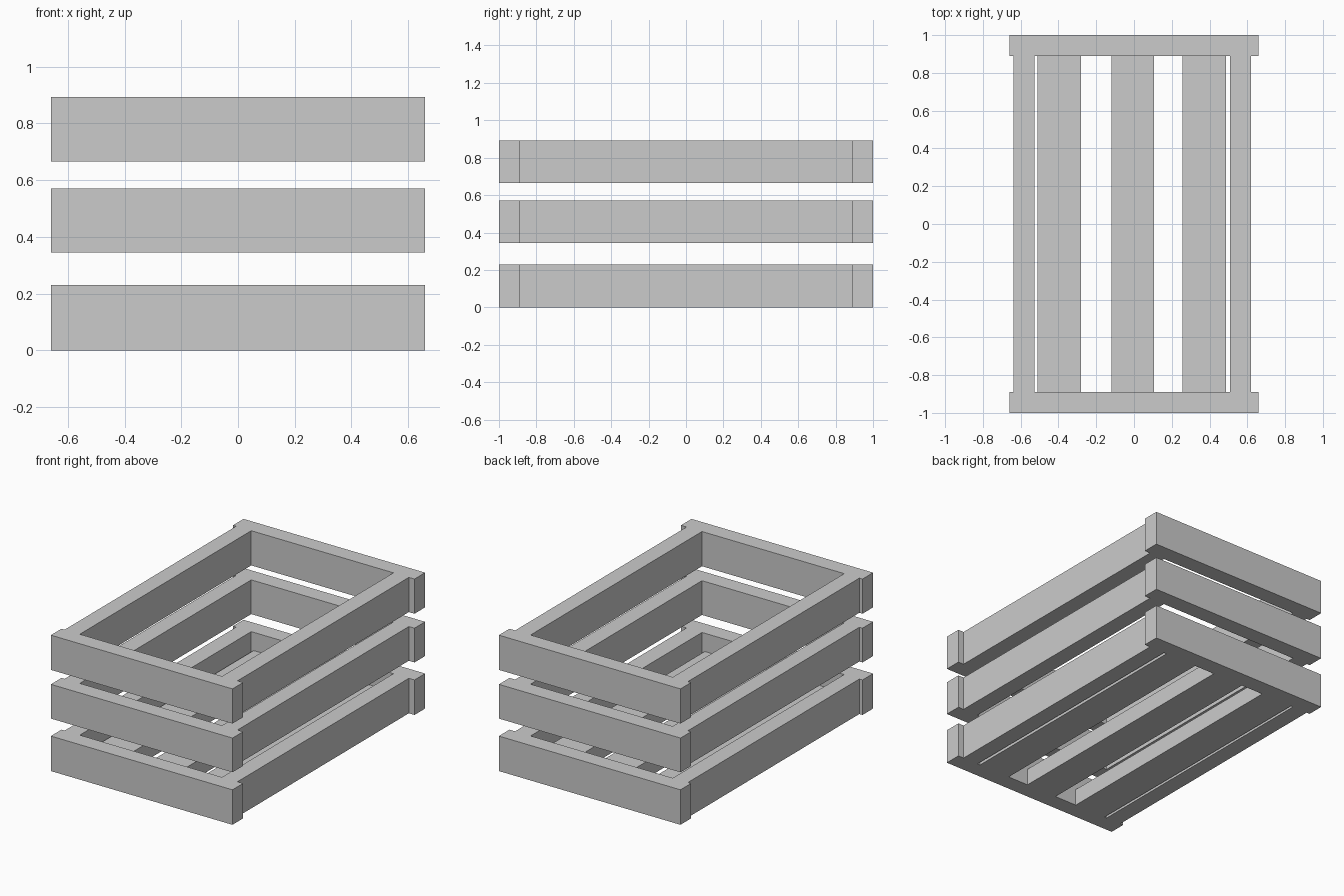
import bpy

if "Cube" in bpy.data.objects:
    bpy.data.objects.remove(bpy.data.objects["Cube"])


def board(name, x, y, z):
    """Box spanning the given (min, max) ranges."""
    bpy.ops.mesh.primitive_cube_add(size=1, location=[(a + b) / 2 for a, b in (x, y, z)])
    ob = bpy.context.object
    ob.name = name
    ob.scale = [b - a for a, b in (x, y, z)]
    bpy.ops.object.transform_apply(location=False, rotation=False, scale=True)
    return ob


INNER = 0.89   # inner face of the end boards

# Three tiers of wall boards
tiers = {"lower": (0, 0.23), "middle": (0.345, 0.57), "upper": (0.665, 0.893)}
for tier, z in tiers.items():
    board(f"{tier}_front_board", (-0.66, 0.66), (-1, -INNER), z)
    board(f"{tier}_back_board", (-0.66, 0.66), (INNER, 1), z)
    board(f"{tier}_left_board", (-0.637, -0.527), (-INNER, INNER), z)
    board(f"{tier}_right_board", (0.507, 0.619), (-INNER, INNER), z)

# Floor slats, flush with the underside
slats = {"left": (-0.51, -0.28), "middle": (-0.118, 0.107), "right": (0.257, 0.487)}
for side, x in slats.items():
    board(f"{side}_floor_slat", x, (-INNER, INNER), (0, 0.11))
